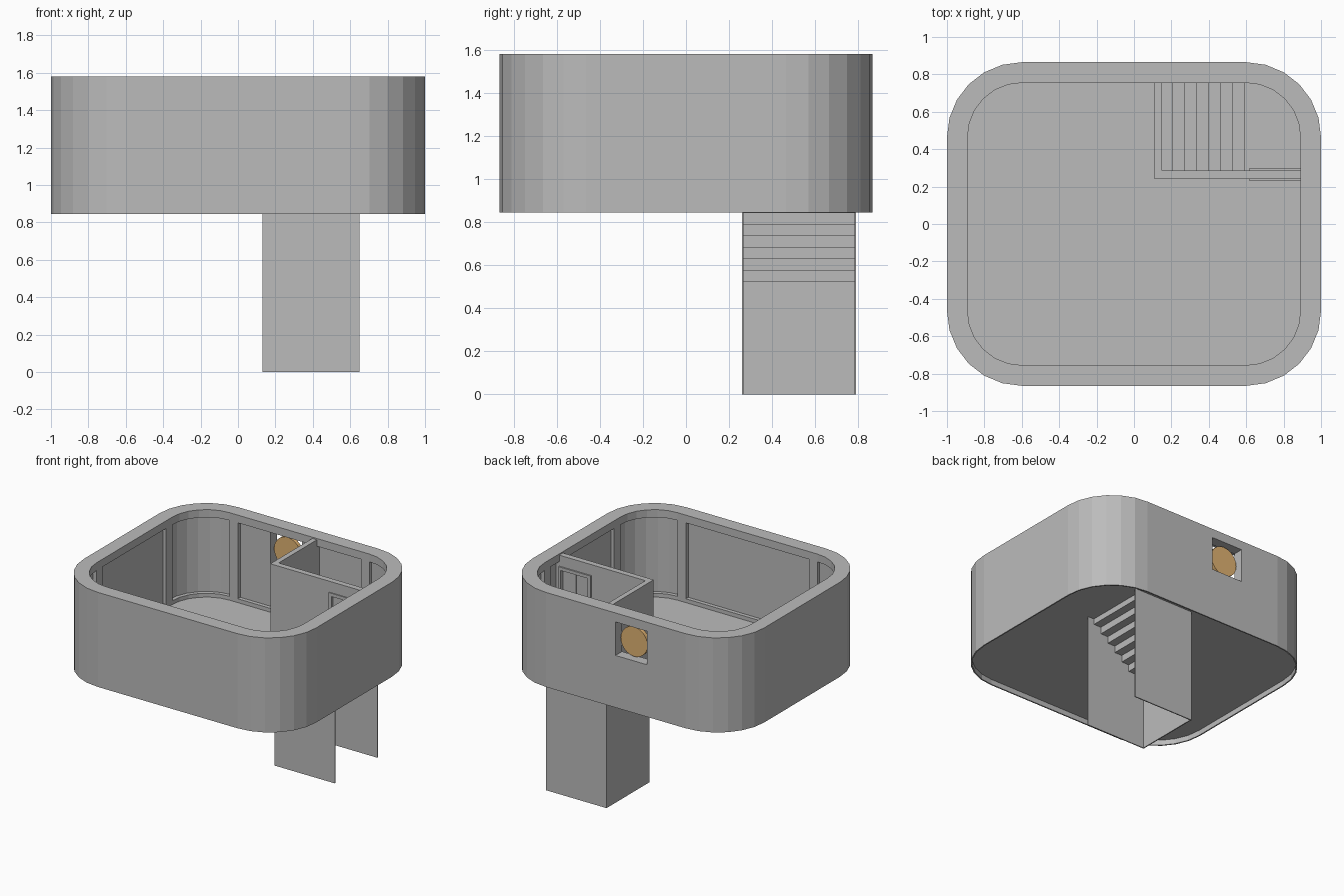
import bpy, bmesh, math
from mathutils import Vector

cube = bpy.data.objects.get("Cube")
if cube:
    bpy.data.objects.remove(cube, do_unlink=True)


def material(name, rgb):
    m = bpy.data.materials.new(name)
    m.use_nodes = True
    m.diffuse_color = (*rgb, 1)
    m.node_tree.nodes["Principled BSDF"].inputs["Base Color"].default_value = (*rgb, 1)
    return m


GREY = material("concrete grey", (0.5, 0.5, 0.5))
GOLD = material("warm gold", (0.75, 0.45, 0.17))


def finish(name, bm, mat=GREY):
    bmesh.ops.recalc_face_normals(bm, faces=bm.faces)
    me = bpy.data.meshes.new(name)
    bm.to_mesh(me)
    bm.free()
    me.materials.append(mat)
    ob = bpy.data.objects.new(name, me)
    bpy.context.collection.objects.link(ob)
    return ob


def box(name, x, y, z, mat=GREY):
    bm = bmesh.new()
    bmesh.ops.create_cube(bm, size=1)
    for v in bm.verts:
        v.co = Vector([(a + b) / 2 + c * (b - a) for (a, b), c in zip((x, y, z), v.co)])
    return finish(name, bm, mat)


def rounded_loop(bm, inset, z, steps=6):
    """Rounded rectangle, inset from the outer wall face."""
    verts = []
    for quarter, (sx, sy) in enumerate([(1, 1), (-1, 1), (-1, -1), (1, -1)]):
        for i in range(steps + 1):
            a = math.pi / 2 * (quarter + i / steps)
            r = 0.4 - inset
            verts.append(bm.verts.new((sx * 0.6 + r * math.cos(a),
                                       sy * 0.465 + r * math.sin(a), z)))
    return verts


def bridge(bm, a, b):
    for i in range(len(a)):
        j = (i + 1) % len(a)
        bm.faces.new((a[i], a[j], b[j], b[i]))


def cut(ob, x, y, z):
    cutter = box("cutter", x, y, z)
    cutter.hide_render = True
    mod = ob.modifiers.new("opening", 'BOOLEAN')
    mod.operation = 'DIFFERENCE'
    mod.solver = 'EXACT'
    mod.object = cutter
    bpy.context.view_layer.objects.active = ob
    bpy.ops.object.modifier_apply(modifier=mod.name)
    bpy.data.objects.remove(cutter, do_unlink=True)


# Outer wall: thin skirt below, top lip and base moulding inside
profile = [(0, 0.845), (0, 1.58), (0.11, 1.58), (0.11, 1.52), (0.08, 1.52),
           (0.08, 0.93), (0.11, 0.93), (0.11, 0.89), (0.01, 0.89), (0.01, 0.845)]
bm = bmesh.new()
loops = [rounded_loop(bm, d, z) for d, z in profile]
for k, loop in enumerate(loops):
    bridge(bm, loop, loops[(k + 1) % len(loops)])
wall = finish("outer_wall", bm)
cut(wall, (-0.27, 0), (0.6, 1), (1.25, 1.51))

# Floor slab with the stair opening
bm = bmesh.new()
low, high = rounded_loop(bm, 0.008, 0.885), rounded_loop(bm, 0.008, 0.9)
bridge(bm, low, high)
bm.faces.new(low)
bm.faces.new(high)
floor = finish("floor", bm)
cut(floor, (0.14, 0.59), (0.27, 0.78), (0.8, 1))

# Inner pillars where the straight walls meet the corners
for sx in (-1, 1):
    for sy in (-1, 1):
        tag = ("left" if sx > 0 else "right") + ("_back" if sy > 0 else "_front")
        box("side_pillar_" + tag, sorted((sx * 0.89, sx * 0.93)),
            sorted((sy * 0.39, sy * 0.465)), (0.9, 1.53))
        box("end_pillar_" + tag, sorted((sx * 0.53, sx * 0.6)),
            sorted((sy * 0.755, sy * 0.795)), (0.9, 1.53))

# Round window disc
bm = bmesh.new()
bmesh.ops.create_cone(bm, cap_ends=True, segments=32, radius1=0.115, radius2=0.115, depth=0.03)
for v in bm.verts:
    v.co = Vector((v.co.x - 0.135, 0.815 + v.co.z, 1.38 + v.co.y))
finish("window_disc", bm, GOLD)

# Stairwell partitions with a doorway
box("partition_side", (0.11, 0.15), (0.24, 0.79), (0.89, 1.57))
front = box("partition_front", (0.15, 0.92), (0.24, 0.285), (0.89, 1.57))
cut(front, (0.64, 0.87), (0.1, 0.4), (0.9, 1.46))
for name, x, z in [("door_jamb_inner", (0.615, 0.64), (0.9, 1.485)),
                   ("door_jamb_outer", (0.87, 0.89), (0.9, 1.485)),
                   ("door_head", (0.64, 0.87), (1.46, 1.485))]:
    box(name, x, (0.232, 0.296), z)
for name, x in [("door_leaf_inner", (0.64, 0.752)), ("door_leaf_outer", (0.758, 0.87))]:
    box(name, x, (0.255, 0.27), (0.9, 1.46))

# Shaft below, open on the left side and at the bottom
box("shaft_front", (0.13, 0.65), (0.26, 0.268), (0, 0.886))
box("shaft_back", (0.13, 0.65), (0.782, 0.79), (0, 0.886))
box("shaft_side", (0.13, 0.138), (0.268, 0.782), (0, 0.886))

# Stairs as a folded strip of treads and risers
run, rise, t = 0.0645, 0.053, 0.006
for k in range(7):
    x, z = 0.59 - run * k, 0.9 - rise * (k + 1)
    box(f"tread_{k + 1}", (x - run, x), (0.266, 0.784), (z - t, z))
    box(f"riser_{k + 1}", (x, x + t), (0.266, 0.784), (z - t, z + rise - t))
